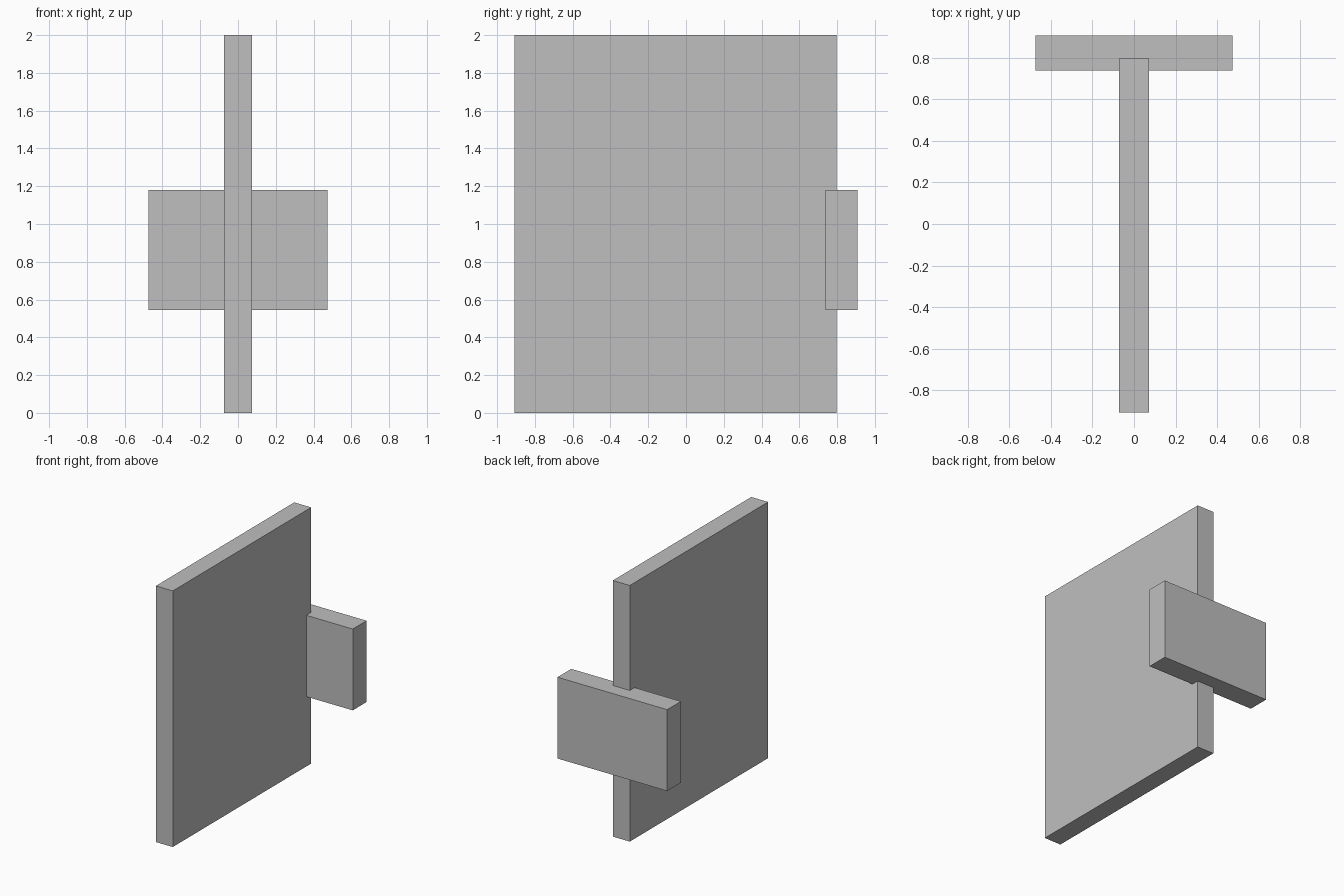
import bpy
from mathutils import Vector

cube = bpy.data.objects.get("Cube")
if cube:
    bpy.data.objects.remove(cube, do_unlink=True)

# Single plain grey
grey = bpy.data.materials.new("light_grey")
grey.use_nodes = True
colour = (0.522, 0.522, 0.522, 1)
grey.diffuse_color = colour
grey.node_tree.nodes["Principled BSDF"].inputs["Base Color"].default_value = colour


def box(name, low, high):
    low, high = Vector(low), Vector(high)
    bpy.ops.mesh.primitive_cube_add(size=1, location=(low + high) / 2)
    obj = bpy.context.object
    obj.name = name
    obj.scale = high - low
    bpy.ops.object.transform_apply(location=False, rotation=False, scale=True)
    obj.data.materials.append(grey)
    return obj


# Tall upright panel, running front to back
box("upright_panel", (-0.073, -0.909, 0), (0.073, 0.798, 2))

# Short crosswise block overlapping the rear edge of the panel
box("rear_cross_block", (-0.474, 0.739, 0.545), (0.474, 0.909, 1.18))
